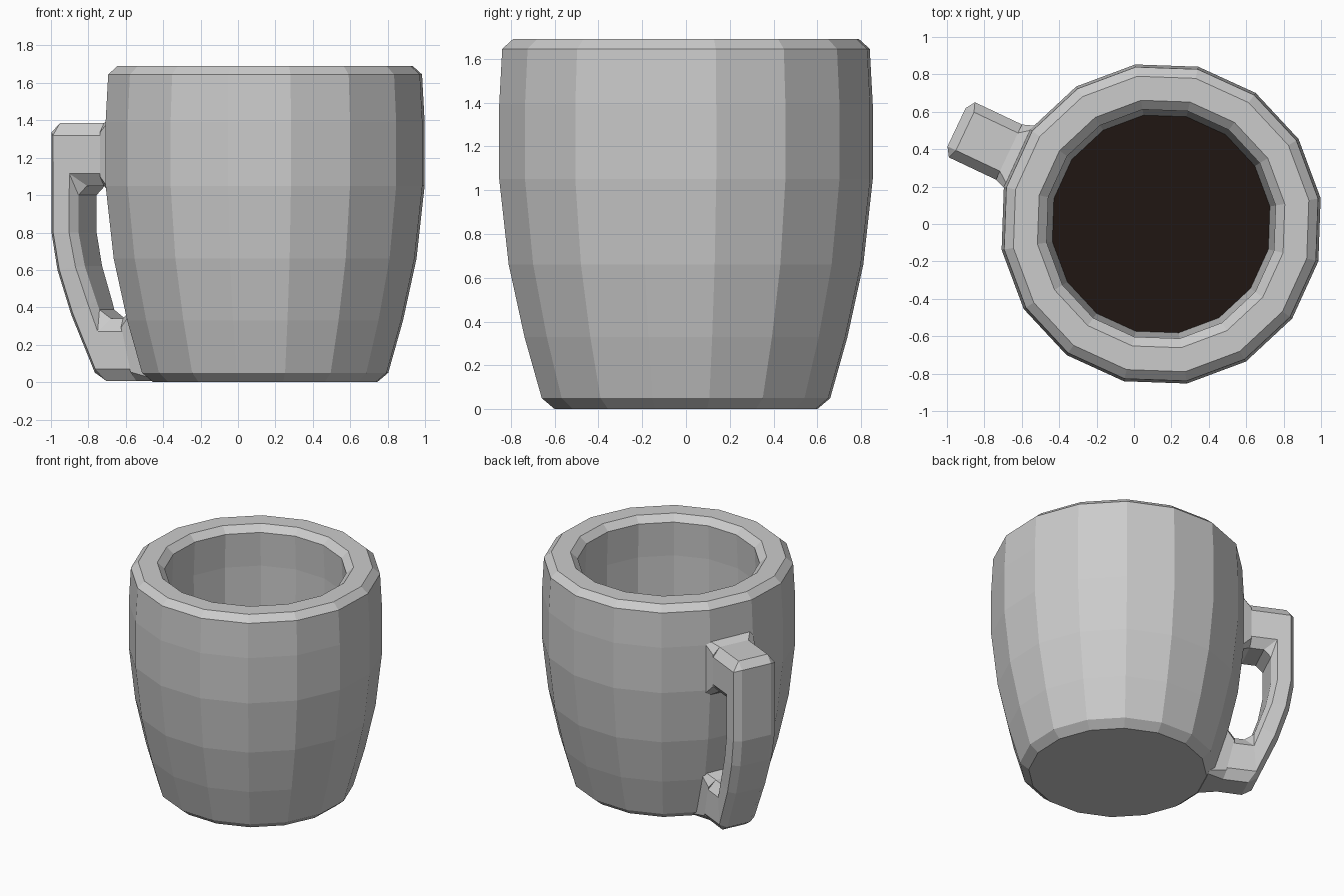
import bpy, bmesh
from math import cos, sin, radians
from mathutils import Vector

if "Cube" in bpy.data.objects:
    bpy.data.objects.remove(bpy.data.objects["Cube"])

CX = 0.145                      # mug axis
SIDES, START = 16, radians(9.2)
HANDLE = radians(154.7)         # direction of the handle


def finish(name, bm):
    bmesh.ops.recalc_face_normals(bm, faces=bm.faces)
    me = bpy.data.meshes.new(name)
    bm.to_mesh(me)
    bm.free()
    ob = bpy.data.objects.new(name, me)
    bpy.context.collection.objects.link(ob)
    return ob


def skin(name, loops):
    """Join equal-sized loops of points into a closed skin with capped ends."""
    bm = bmesh.new()
    rings = [[bm.verts.new(p) for p in loop] for loop in loops]
    n = len(rings[0])
    for a, b in zip(rings, rings[1:]):
        for i in range(n):
            j = (i + 1) % n
            bm.faces.new((a[i], a[j], b[j], b[i]))
    bm.faces.new(rings[0])
    bm.faces.new(rings[-1])
    return finish(name, bm)


def circle(r, z):
    return [(CX + r * cos(START + i * 2 * 3.14159265 / SIDES),
             r * sin(START + i * 2 * 3.14159265 / SIDES), z) for i in range(SIDES)]


def section(outer, inner, w, c=0):
    """Handle cross-section between two (radius, height) points, half width w."""
    o, i = Vector(outer), Vector(inner)
    d = (i - o).normalized() * c
    if c:
        pts = [(o, w - c), (o + d, w), (i - d, w), (i, w - c),
               (i, c - w), (i - d, -w), (o + d, -w), (o, c - w)]
    else:
        pts = [(o, w), (i, w), (i, -w), (o, -w)]
    ch, sh = cos(HANDLE), sin(HANDLE)
    return [(CX + p.x * ch - t * sh, p.x * sh + t * ch, p.y) for p, t in pts]


# Cup: outside wall, bevelled rim, inside wall down to the floor
skin("cup_body", [circle(r, z) for r, z in [
    (0.607, 0), (0.667, 0.05), (0.747, 0.33), (0.82, 0.66), (0.864, 1.05),
    (0.864, 1.39), (0.85, 1.645), (0.80, 1.69), (0.67, 1.69), (0.62, 1.645),
    (0.632, 1.39), (0.63, 1.05), (0.587, 0.66), (0.515, 0.33), (0.46, 0.2)]])

# Drink surface
bm = bmesh.new()
bm.faces.new([bm.verts.new(p) for p in circle(0.592, 0.68)])
drink = finish("drink_surface", bm)
mat = bpy.data.materials.new("dark_brown")
mat.diffuse_color = (0.014, 0.008, 0.006, 1)
mat.use_nodes = True
mat.node_tree.nodes["Principled BSDF"].inputs["Base Color"].default_value = mat.diffuse_color
drink.data.materials.append(mat)

# Handle: rectangular bar following the cup's curve, edges chamfered
handle = skin("handle", [section(*s) for s in [
    ((0.78, 1.385), (0.78, 1.05), 0.163),
    ((1.21, 1.385), (1.05, 1.05), 0.163),
    ((1.21, 0.80), (1.05, 0.80), 0.163),
    ((1.177, 0.60), (1.015, 0.62), 0.158),
    ((1.10, 0.36), (0.95, 0.43), 0.148),
    ((0.945, 0.005), (0.92, 0.34), 0.138),
    ((0.60, 0.005), (0.60, 0.34), 0.135)]])
bev = handle.modifiers.new("chamfer", 'BEVEL')
bev.width = 0.05
bev.segments = 1
bev.limit_method = 'ANGLE'
bev.angle_limit = radians(40)

# Flared joints where the handle meets the cup
skin("upper_joint", [section((0.90, 1.385), (0.90, 1.05), 0.163, 0.05),
                     section((0.825, 1.425), (0.825, 1.00), 0.19, 0.02)])
skin("lower_joint", [section((0.72, 0.005), (0.80, 0.34), 0.136, 0.05),
                     section((0.60, 0.005), (0.73, 0.385), 0.155, 0.02)])
